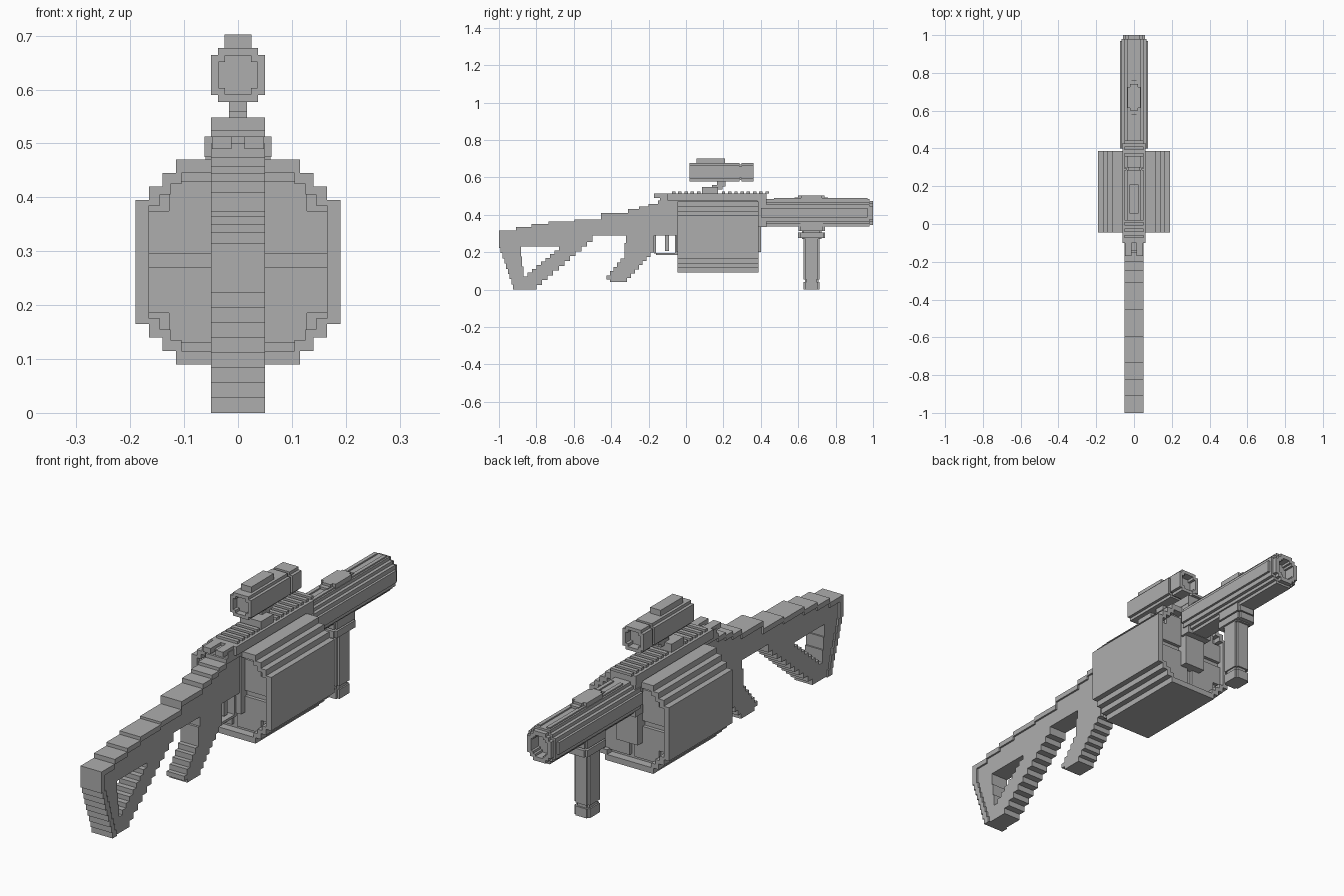
import bpy, bmesh

if "Cube" in bpy.data.objects:
    bpy.data.objects.remove(bpy.data.objects["Cube"])

grey = bpy.data.materials.new("plain_grey")
grey.use_nodes = True
grey.diffuse_color = (0.42, 0.42, 0.42, 1)
for node in grey.node_tree.nodes:
    if node.type == 'BSDF_PRINCIPLED':
        node.inputs["Base Color"].default_value = (0.42, 0.42, 0.42, 1)


def loft(name, rings, axis):
    """Join equal-sized outlines placed along an axis and cap both ends."""
    place = {'x': lambda a, b, t: (t, a, b),
             'y': lambda a, b, t: (a, t, b),
             'z': lambda a, b, t: (a, b, t)}[axis]
    bm = bmesh.new()
    loops = [[bm.verts.new(place(a, b, t)) for a, b in poly] for poly, t in rings]
    for lo, hi in zip(loops, loops[1:]):
        for i in range(len(lo)):
            j = (i + 1) % len(lo)
            bm.faces.new((lo[i], lo[j], hi[j], hi[i]))
    bm.faces.new(loops[0][::-1])
    bm.faces.new(loops[-1])
    bmesh.ops.recalc_face_normals(bm, faces=bm.faces)
    mesh = bpy.data.meshes.new(name)
    bm.to_mesh(mesh)
    bm.free()
    mesh.materials.append(grey)
    obj = bpy.data.objects.new(name, mesh)
    bpy.context.collection.objects.link(obj)
    return obj


def side(name, poly, half):
    """Side outline in y and z, extruded across x."""
    return loft(name, [(poly, -half), (poly, half)], 'x')


def box(name, half, y0, y1, z0, z1, x=0):
    poly = [(y0, z0), (y1, z0), (y1, z1), (y0, z1)]
    return loft(name, [(poly, x - half), (poly, x + half)], 'x')


def stair(p, q, n, rise_first=True):
    """Stepped corner points from p (left out) to q."""
    out = []
    for i in range(n):
        a = [p[k] + (q[k] - p[k]) * i / n for k in (0, 1)]
        b = [p[k] + (q[k] - p[k]) * (i + 1) / n for k in (0, 1)]
        out += [(a[0], b[1]) if rise_first else (b[0], a[1]), tuple(b)]
    return out


def stepped(w, h, d, n, cz=0.0):
    """Octagon-like outline with n square notches of size d at each corner."""
    q = [(w, h - n * d)]
    for i in range(1, n + 1):
        q += [(w - i * d, h - (n - i + 1) * d), (w - i * d, h - (n - i) * d)]
    pts = q + [(-a, b) for a, b in q[::-1]]
    pts += [(-a, -b) for a, b in q] + [(a, -b) for a, b in q[::-1]]
    return [(a, b + cz) for a, b in pts]


# Stock and receiver: stepped top line shared by the body and its wider rim
top_steps = [(-1, -.91, .315), (-.91, -.825, .335), (-.825, -.735, .35),
             (-.735, -.595, .365), (-.595, -.455, .375), (-.455, -.31, .41),
             (-.31, -.25, .43), (-.25, -.2, .445), (-.2, -.15, .458), (-.15, -.04, .475)]
top = [(y, z) for a, b, z in top_steps for y in (a, b)]
side("stock_body", top + [(-.04, .29), (-.5, .29), (-.5, .275), (-.58, .275),
                          (-.58, .23), (-1, .23)], .042)
side("stock_top_rim", top + [(y, z - .022) for y, z in top[::-1]], .05)

# Butt and diagonal strut around the triangular opening
butt = stair((-1, .25), (-.915, 0), 9)
frame = [(-1, .25)] + butt + [(-.83, 0)] + stair((-.83, 0), (-.5, .28), 11, False)
frame += [(-.68, .28), (-.68, .23)] + stair((-.68, .23), (-.87, .07), 8)
frame += stair((-.87, .07), (-.89, .23), 3) + [(-.89, .25)]
side("stock_frame", frame, .042)
outer = [(-1, .3), (-1, .25)] + butt
side("butt_plate", outer + [(y + .025, z) for y, z in outer[::-1]], .05)

# Pistol grip
grip = [(-.32, .3), (-.32, .25), (-.33, .25), (-.33, .19)]
grip += stair((-.33, .19), (-.425, .075), 5) + [(-.425, .055), (-.405, .055), (-.405, .04), (-.335, .04)]
grip += stair((-.335, .04), (-.17, .22), 8, False) + [(-.17, .3)]
side("pistol_grip", grip, .042)

# Trigger and guard
box("guard_front", .025, -.058, -.045, .185, .3)
box("guard_bottom", .025, -.16, -.045, .185, .196)
box("guard_rear", .025, -.17, -.16, .192, .3)
box("trigger", .012, -.112, -.09, .205, .3)

# Receiver core and top rail
box("receiver_core", .05, -.05, .4, .2, .48)
box("receiver_nose", .06, .38, .43, .335, .485)
box("rail_base", .062, -.1, .43, .475, .513)
for s in (-1, 1):
    box("rear_sight_ear", .018, -.17, -.1, .49, .513, x=s * .03)
box("rear_sight_base", .05, -.14, -.1, .465, .5)
for i in range(16):
    y = -.075 + i * .0333
    if not .08 < y < .17:
        box("rail_tooth", .05, y, y + .018, .513, .524)

# Drum magazine: stepped shell with recessed, quartered ends
shell = stepped(.19, .19, .025, 3, .28)
well = stepped(.165, .165, .02, 3, .28)
Y0, Y1, DEEP = -.045, .387, .035
loft("drum_shell", [(well, Y0 + DEEP), (well, Y0), (shell, Y0),
                    (shell, Y1), (well, Y1), (well, Y1 - DEEP)], 'y')
for a, b in ((Y0 + .02, Y0 + .06), (Y1 - .06, Y1 - .02)):
    for s in (-1, 1):
        for z0, z1 in ((.13, .27), (.295, .43)):
            box("drum_end_panel", .058, a, b, z0, z1, x=s * .07)
        box("drum_end_edge", .02, a, b, .185, .27, x=s * .145)
        box("drum_end_edge", .02, a, b, .295, .375, x=s * .145)

# Barrel housing with hollow muzzle
barrel = stepped(.065, .073, .014, 2, .41)
bore = stepped(.038, .046, .01, 2, .41)
loft("barrel", [(barrel, .4), (barrel, .98), (bore, .98), (bore, .8)], 'y')
muzzle = stepped(.058, .064, .014, 2, .41)
loft("muzzle_ring", [(muzzle, .95), (muzzle, 1), (bore, 1), (bore, .85)], 'y')
for s in (-1, 1):
    box("barrel_side_rib", .007, .4, .97, .385, .437, x=s * .068)
    box("barrel_top_rail", .008, .47, .97, .48, .489, x=s * .022)
top_plate = stepped(.035, .07, .014, 1)
plate = [(x, y + .67) for x, y in top_plate]
loft("barrel_top_plate", [(plate, .475), (plate, .503)], 'z')
box("barrel_top_strip", .02, .58, .76, .48, .493)

# Front grip: stacked stepped blocks
for name, w, d, z0, z1 in (("foregrip_mount", .045, .07, .312, .35),
                           ("foregrip_collar", .045, .072, .275, .305),
                           ("foregrip_neck", .036, .052, .27, .33),
                           ("foregrip_handle", .036, .043, .055, .285),
                           ("foregrip_waist", .03, .036, .035, .06),
                           ("foregrip_foot", .036, .043, 0, .04)):
    poly = [(x, y + .672) for x, y in stepped(w, d, .009, 1)]
    loft(name, [(poly, z0), (poly, z1)], 'z')

# Optic on a stepped mount
box("optic_clamp", .05, .085, .17, .51, .548)
box("optic_post_low", .017, .14, .195, .535, .56)
box("optic_post_high", .017, .165, .21, .55, .585)
body = stepped(.05, .05, .013, 1, .627)
lens = stepped(.036, .036, .012, 1, .627)
waist = stepped(.042, .042, .012, 1, .627)
loft("optic_body", [(lens, .045), (lens, .018), (body, .018), (body, .285)], 'y')
loft("optic_waist", [(waist, .27), (waist, .315)], 'y')
loft("optic_front", [(body, .298), (body, .36), (lens, .36), (lens, .325)], 'y')
box("optic_cap", .025, .055, .208, .67, .702)
